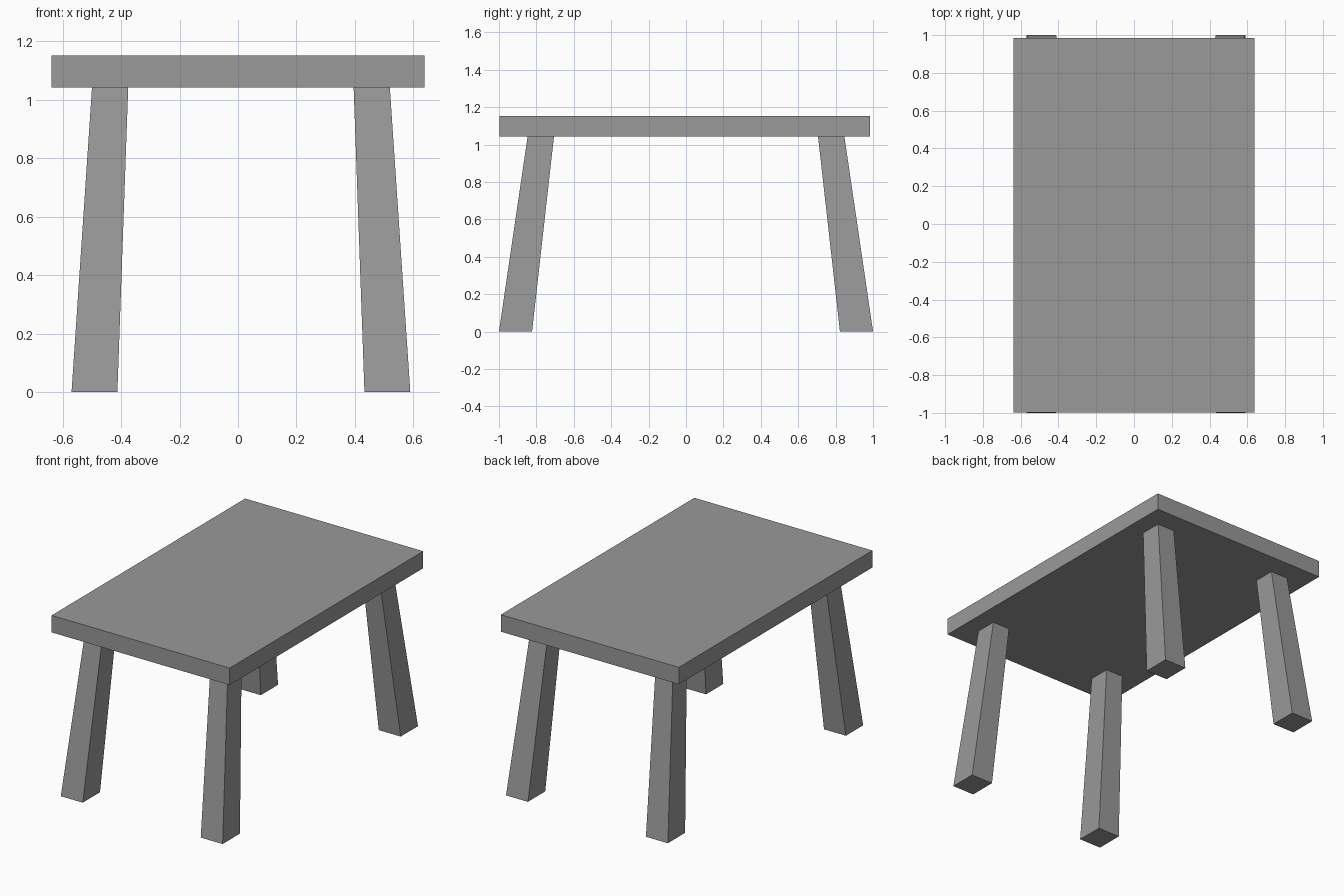
import bpy
import bmesh

cube = bpy.data.objects.get("Cube")
if cube:
    bpy.data.objects.remove(cube, do_unlink=True)

grey = bpy.data.materials.new("plain grey")
grey.use_nodes = True
colour = (0.32, 0.32, 0.32, 1)
grey.diffuse_color = colour
grey.node_tree.nodes["Principled BSDF"].inputs["Base Color"].default_value = colour


def tapered_box(name, low, high):
    """Box between two rectangles, each given as (x0, x1, y0, y1, z)."""
    bm = bmesh.new()
    bmesh.ops.create_cube(bm, size=2)
    for v in bm.verts:
        x0, x1, y0, y1, z = high if v.co.z > 0 else low
        v.co = (x1 if v.co.x > 0 else x0, y1 if v.co.y > 0 else y0, z)
    bmesh.ops.recalc_face_normals(bm, faces=bm.faces)
    mesh = bpy.data.meshes.new(name)
    bm.to_mesh(mesh)
    bm.free()
    mesh.materials.append(grey)
    obj = bpy.data.objects.new(name, mesh)
    bpy.context.collection.objects.link(obj)


# Table top slab
UNDER, TOP = 1.042, 1.152
slab = (-0.638, 0.638, -0.997, 0.985)
tapered_box("table_top", (*slab, UNDER), (*slab, TOP))

# Four splayed, tapered legs, mirrored about a slightly offset centre
CENTRE = 0.01


def leg_section(sx, sy, inner_x, outer_x, inner_y, outer_y, z):
    xs = sorted((CENTRE + sx * inner_x, CENTRE + sx * outer_x))
    ys = sorted((sy * inner_y, sy * outer_y))
    return (*xs, *ys, z)


for sy, end in ((-1, "front"), (1, "back")):
    for sx, side in ((-1, "right"), (1, "left")):
        foot = leg_section(sx, sy, 0.423, 0.58, 0.823, 1.0, 0)
        head = leg_section(sx, sy, 0.386, 0.51, 0.706, 0.847, UNDER)
        tapered_box(f"{end}_{side}_leg", foot, head)
